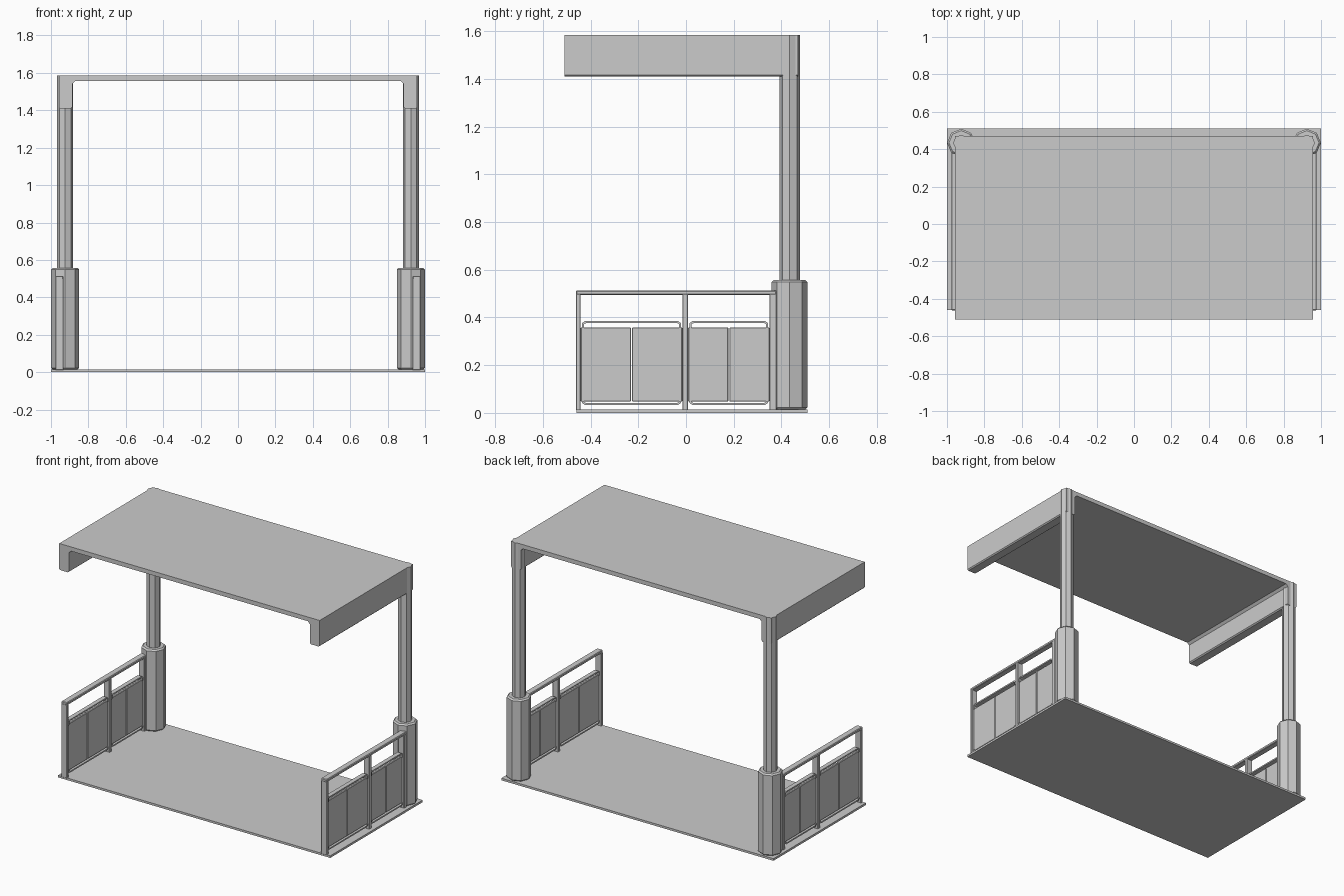
import bpy, bmesh, math
from mathutils import Matrix

if "Cube" in bpy.data.objects:
    bpy.data.objects.remove(bpy.data.objects["Cube"])


def finish(bm, name):
    bmesh.ops.recalc_face_normals(bm, faces=bm.faces)
    me = bpy.data.meshes.new(name)
    bm.to_mesh(me)
    bm.free()
    ob = bpy.data.objects.new(name, me)
    bpy.context.collection.objects.link(ob)
    return ob


def bevel(ob, width):
    m = ob.modifiers.new("bevel", 'BEVEL')
    m.width = width
    m.segments = 1
    m.limit_method = 'ANGLE'
    m.angle_limit = math.radians(50)
    return ob


def mirror_x(ob):
    m = ob.modifiers.new("mirror", 'MIRROR')
    m.use_axis = (True, False, False)
    return ob


def box(name, x, y, z):
    bm = bmesh.new()
    bmesh.ops.create_cube(bm, size=1)
    for v in bm.verts:
        v.co = [a + (c + 0.5) * (b - a) for c, (a, b) in zip(v.co, (x, y, z))]
    return finish(bm, name)


def extrude(name, pts, vec):
    bm = bmesh.new()
    face = bm.faces.new([bm.verts.new(p) for p in pts])
    res = bmesh.ops.extrude_face_region(bm, geom=[face], use_keep_orig=True)
    bmesh.ops.translate(bm, vec=vec, verts=[g for g in res['geom'] if isinstance(g, bmesh.types.BMVert)])
    return finish(bm, name)


def octagon_post(name, r, z0, z1):
    pts = [(0.924 + r * math.cos(i * math.pi / 4), 0.434 + r * math.sin(i * math.pi / 4), z0)
           for i in range(8)]
    return extrude(name, pts, (0, 0, z1 - z0))


# Floor slab
box("floor", (-1, 1), (-0.46, 0.51), (0, 0.014))

# Octagonal corner columns: stout lower sleeve and slim upper post
mirror_x(bevel(octagon_post("column_sleeve", 0.075, 0.014, 0.558), 0.009))
mirror_x(octagon_post("column_post", 0.043, 0.55, 1.585))

# Roof with downturned sides, one profile run front to back
half = [(0.87, 1.557), (0.885, 1.542), (0.885, 1.417), (0.893, 1.41),
        (0.95, 1.41), (0.957, 1.417), (0.957, 1.585)]
profile = half + [(-x, z) for x, z in reversed(half)]
extrude("roof", [(x, -0.51, z) for x, z in profile], (0, 0.98, 0))

# Side railing frame
RX = (0.933, 0.976)
mirror_x(bevel(box("top_rail", RX, (-0.462, 0.38), (0.495, 0.514)), 0.004))
for name, y0, y1 in (("front_rail_post", -0.462, -0.442),
                     ("middle_rail_post", -0.015, 0.009),
                     ("back_rail_post", 0.35, 0.38)):
    mirror_x(bevel(box(name, RX, (y0, y1), (0.01, 0.5)), 0.003))

# Panels, each pair held between bent bars above and below
for y0, y1 in ((-0.442, -0.015), (0.009, 0.35)):
    mid = (y0 + y1) / 2
    for a, b in ((y0, mid - 0.002), (mid + 0.002, y1)):
        mirror_x(bevel(box("panel", (0.946, 0.963), (a, b), (0.047, 0.358)), 0.003))
    for zi, zo, t in ((0.352, 0.385, 0.009), (0.053, 0.033, -0.009)):
        a, b = y0 + 0.006, y1 - 0.006
        outer = [(a, zi), (a, zo - t), (a + 0.012, zo), (b - 0.012, zo), (b, zo - t), (b, zi)]
        inner = [(b - 0.008, zi), (b - 0.008, zo - 1.4 * t), (b - 0.016, zo - t),
                 (a + 0.016, zo - t), (a + 0.008, zo - 1.4 * t), (a + 0.008, zi)]
        mirror_x(extrude("panel_bar", [(0.94, y, z) for y, z in outer + inner], (0.029, 0, 0)))
